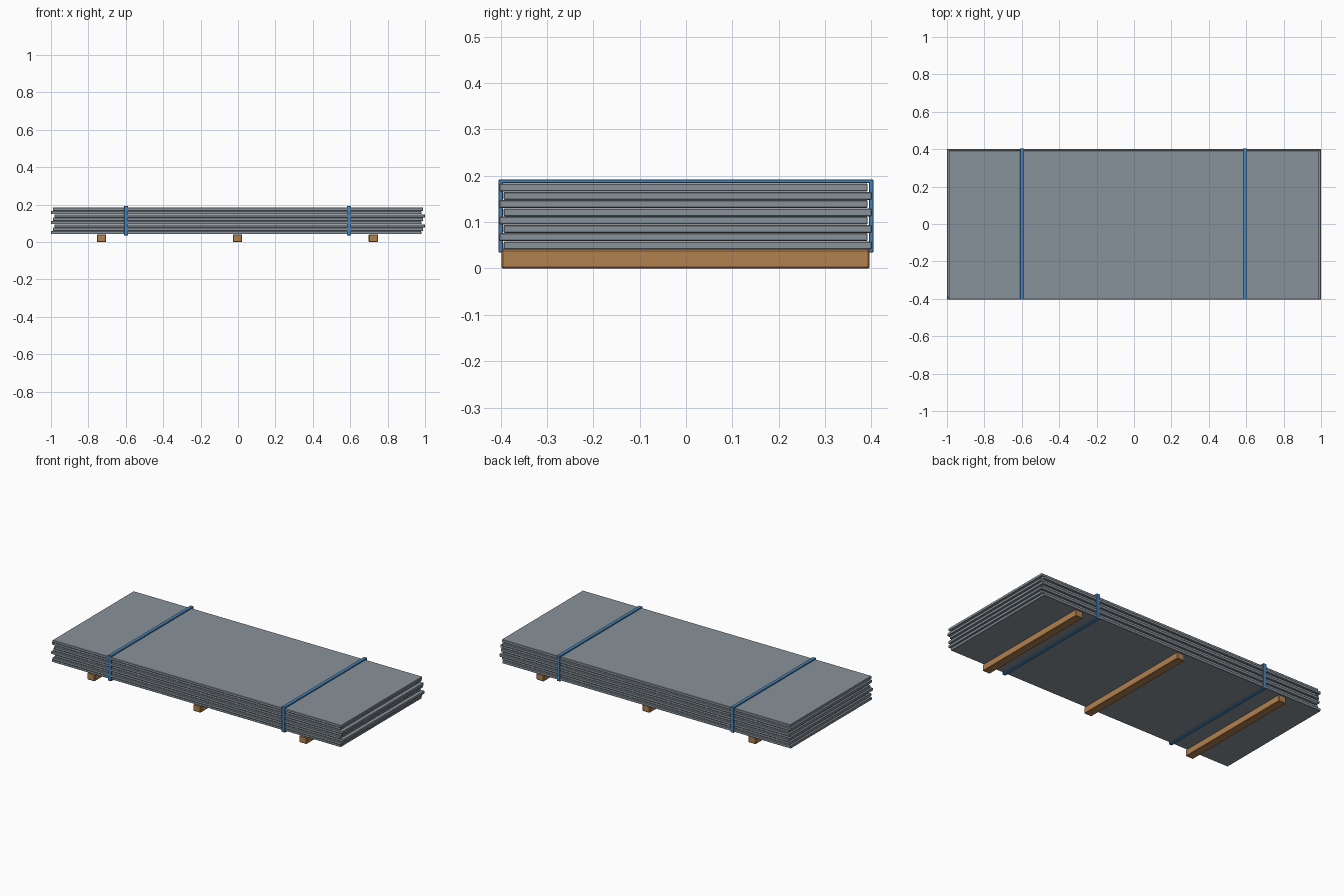
import bpy
import bmesh

if "Cube" in bpy.data.objects:
    bpy.data.objects.remove(bpy.data.objects["Cube"])


def material(name, rgb):
    m = bpy.data.materials.new(name)
    m.diffuse_color = (*rgb, 1)
    m.use_nodes = True
    m.node_tree.nodes["Principled BSDF"].inputs["Base Color"].default_value = m.diffuse_color
    return m


SHEET = material("sheet grey", (0.25, 0.29, 0.325))
WOOD = material("timber brown", (0.44, 0.22, 0.08))
STRAP = material("strap blue", (0.065, 0.23, 0.47))


def box(bm, lo, hi):
    """Add an axis-aligned box between two corners."""
    verts = bmesh.ops.create_cube(bm, size=1)["verts"]
    for v in verts:
        v.co = [lo[i] if v.co[i] < 0 else hi[i] for i in range(3)]


def part(name, mat, boxes, bevel):
    bm = bmesh.new()
    for lo, hi in boxes:
        box(bm, lo, hi)
    mesh = bpy.data.meshes.new(name)
    bm.to_mesh(mesh)
    bm.free()
    mesh.materials.append(mat)
    ob = bpy.data.objects.new(name, mesh)
    bpy.context.collection.objects.link(ob)
    if bevel:
        mod = ob.modifiers.new("soft edges", "BEVEL")
        mod.width = bevel
        mod.segments = 1
    return ob


# Three timber bearers under the stack
for x in (-0.73, -0.003, 0.724):
    part("bearer", WOOD, [((x - 0.025, -0.398, 0), (x + 0.025, 0.396, 0.041))], 0.003)

# Eight sheets, each nudged a little out of line
PITCH = 0.0178
for i in range(8):
    x = (-0.01, 0.0, 0.01)[i % 3]
    y = (0.004, -0.0055)[i % 2]
    z = 0.0415 + i * PITCH
    part("sheet", SHEET,
         [((x - 0.99, y - 0.3975, z), (x + 0.99, y + 0.3975, z + 0.0168))], 0.002)

# Two straps wrapped around the stack
X_HALF, Y, T, LOW, HIGH = 0.011, 0.403, 0.008, 0.035, 0.192
for x in (-0.598, 0.593):
    a, b = x - X_HALF, x + X_HALF
    part("strap", STRAP, [
        ((a, -Y, HIGH - T), (b, Y, HIGH)),
        ((a, -Y, LOW), (b, Y, LOW + T)),
        ((a, -Y - 0.001, LOW), (b, -Y + T, HIGH)),
        ((a, Y - T, LOW), (b, Y + 0.001, HIGH)),
    ], 0.001)
